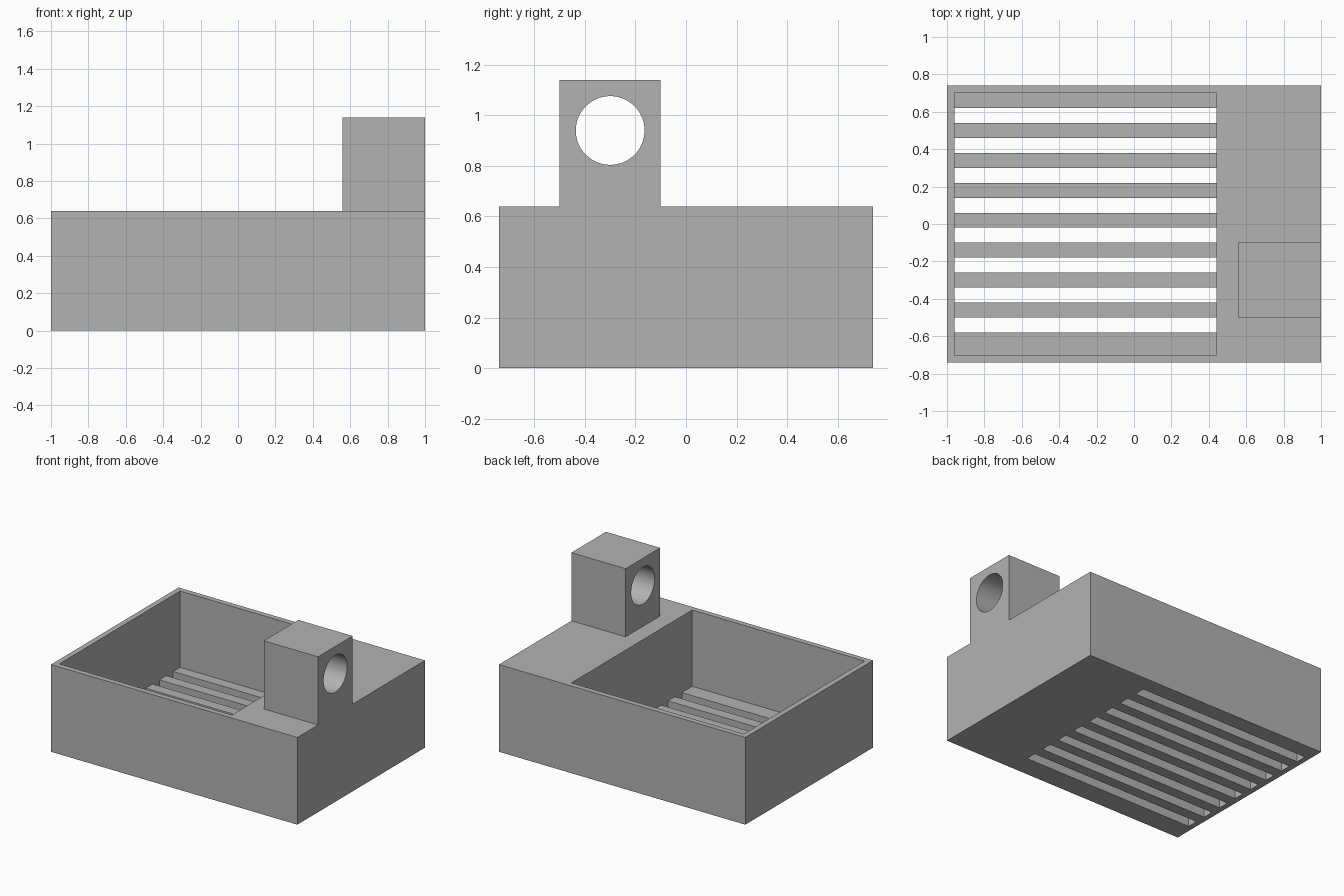
import bpy, math

if "Cube" in bpy.data.objects:
    bpy.data.objects.remove(bpy.data.objects["Cube"])

grey = bpy.data.materials.new("plain grey")
grey.diffuse_color = (0.45, 0.45, 0.45, 1)
grey.use_nodes = True
grey.node_tree.nodes["Principled BSDF"].inputs["Base Color"].default_value = grey.diffuse_color


def box(name, lo, hi):
    """Axis-aligned box between two corners."""
    bpy.ops.mesh.primitive_cube_add(size=1)
    ob = bpy.context.object
    ob.name = name
    for v in ob.data.vertices:
        v.co = [l if c < 0 else h for c, l, h in zip(v.co, lo, hi)]
    ob.data.materials.append(grey)
    return ob


def combine(target, other, operation):
    """Apply a boolean and remove the helper."""
    mod = target.modifiers.new(operation.lower(), 'BOOLEAN')
    mod.operation = operation
    mod.solver = 'EXACT'
    mod.object = other
    bpy.context.view_layer.objects.active = target
    bpy.ops.object.modifier_apply(modifier=mod.name)
    bpy.data.objects.remove(other)


X0, X1 = -0.96, 0.44   # basin length
FLOOR = 0.08

# Tray body with the block on its wide rim
body = box("drain_tray", (-1, -0.74, 0), (1, 0.74, 0.64))
combine(body, box("holder_block", (0.56, -0.50, 0.5), (1, -0.10, 1.14)), 'UNION')

# Open basin
combine(body, box("basin_cutter", (X0, -0.70, FLOOR), (X1, 0.70, 0.8)), 'DIFFERENCE')

# Drain slots through the floor
for i in range(8):
    y = -0.58 + 0.16 * i
    combine(body, box("slot_cutter", (X0, y, -0.1), (X1, y + 0.08, 0.2)), 'DIFFERENCE')

# Round hole through the block
bpy.ops.mesh.primitive_cylinder_add(vertices=64, radius=0.136, depth=1,
                                    location=(0.78, -0.30, 0.94),
                                    rotation=(0, math.pi / 2, 0))
hole = bpy.context.object
hole.data.materials.append(grey)
combine(body, hole, 'DIFFERENCE')

# Smooth the bore, keep the edges crisp
bpy.ops.object.select_all(action='DESELECT')
body.select_set(True)
bpy.context.view_layer.objects.active = body
bpy.ops.object.shade_smooth_by_angle(angle=math.radians(30))
